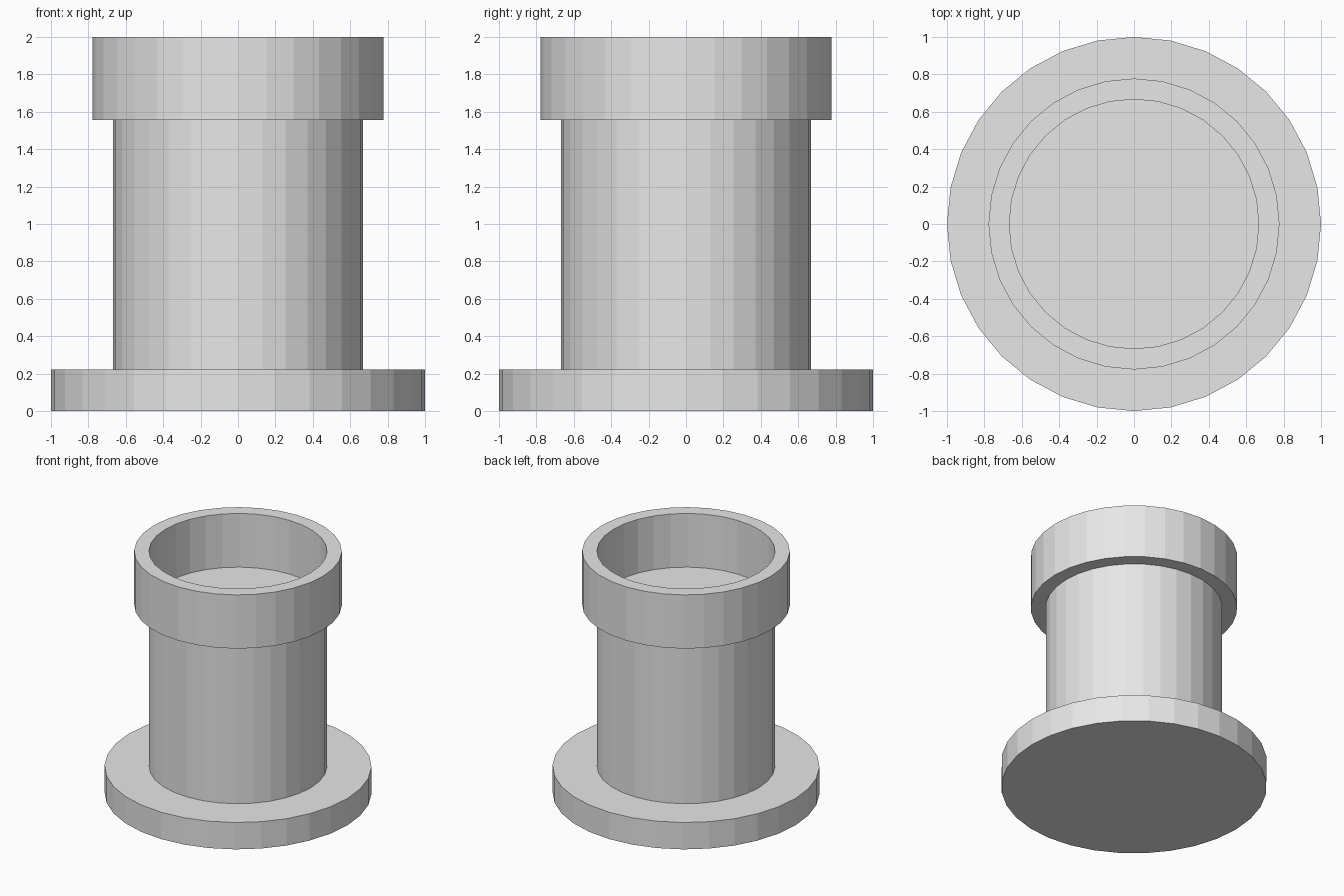
import bpy
import bmesh
from math import cos, sin, tau

SIDES = 32
BASE_R, SHAFT_R, COLLAR_R = 1.0, 0.667, 0.778
BASE_TOP, SHAFT_TOP, TOP = 0.222, 1.556, 2.0

cube = bpy.data.objects.get("Cube")
if cube:
    bpy.data.objects.remove(cube, do_unlink=True)

grey = bpy.data.materials.new("light grey")
grey.use_nodes = True
grey.diffuse_color = (0.8, 0.8, 0.8, 1)
grey.node_tree.nodes["Principled BSDF"].inputs["Base Color"].default_value = (0.8, 0.8, 0.8, 1)


def lathe(name, profile, closed=False):
    """Spin a (radius, z) profile; open profiles get flat end caps."""
    bm = bmesh.new()
    rings = [[bm.verts.new((r * cos(tau * i / SIDES), r * sin(tau * i / SIDES), z))
              for i in range(SIDES)] for r, z in profile]
    pairs = list(zip(rings, rings[1:]))
    if closed:
        pairs.append((rings[-1], rings[0]))
    else:
        bm.faces.new(rings[0])
        bm.faces.new(rings[-1])
    for a, b in pairs:
        for i in range(SIDES):
            j = (i + 1) % SIDES
            bm.faces.new((a[i], a[j], b[j], b[i]))
    bmesh.ops.recalc_face_normals(bm, faces=bm.faces)
    mesh = bpy.data.meshes.new(name)
    bm.to_mesh(mesh)
    bm.free()
    mesh.materials.append(grey)
    obj = bpy.data.objects.new(name, mesh)
    bpy.context.collection.objects.link(obj)
    return obj


# Wide foot disc
lathe("base_flange", [(BASE_R, 0), (BASE_R, BASE_TOP)])

# Solid shaft, whose top is the floor of the collar
lathe("shaft", [(SHAFT_R, BASE_TOP), (SHAFT_R, SHAFT_TOP)])

# Open ring around the mouth
lathe("collar", [(SHAFT_R, SHAFT_TOP), (COLLAR_R, SHAFT_TOP),
                 (COLLAR_R, TOP), (SHAFT_R, TOP)], closed=True)
